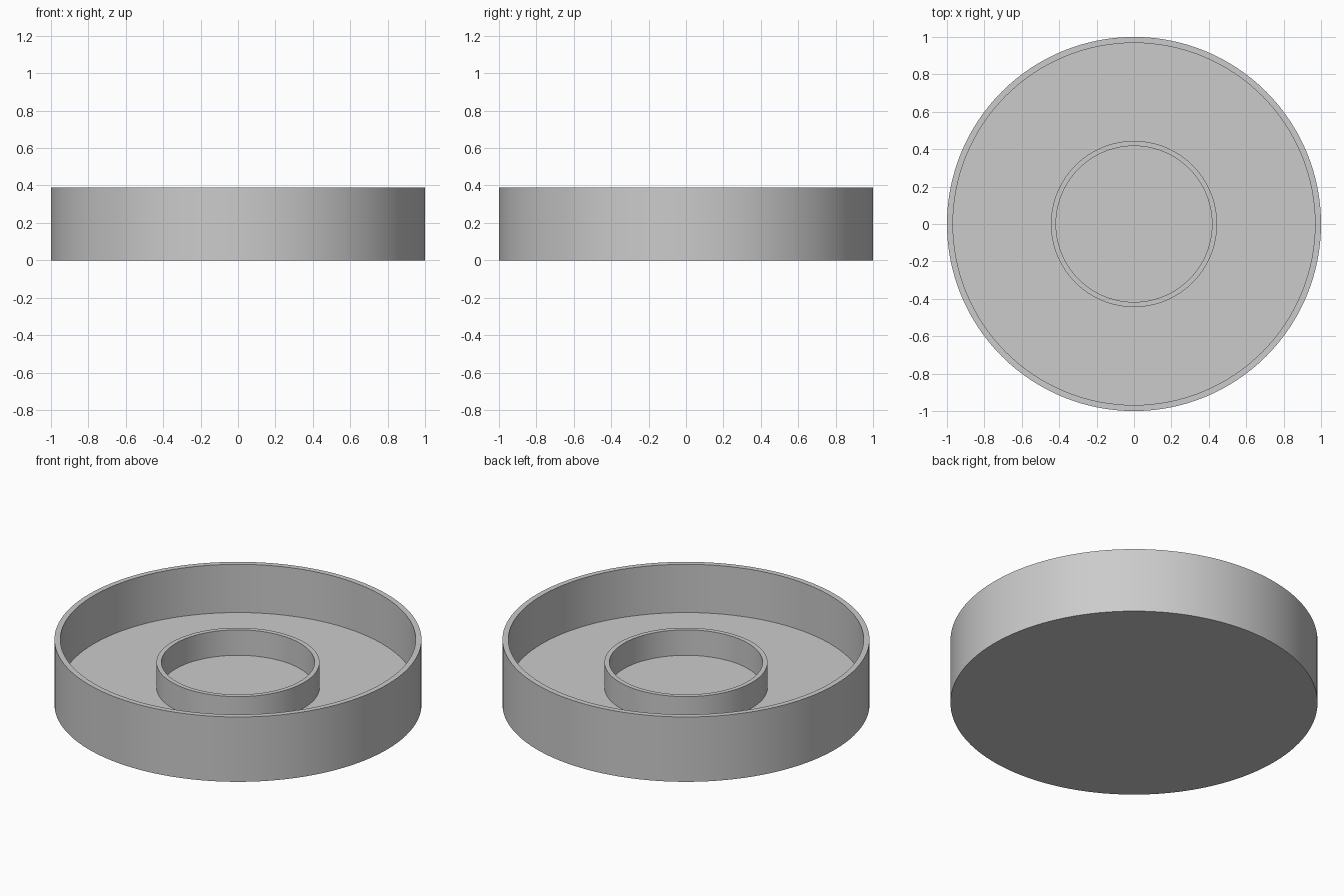
import bpy
import bmesh
import math

cube = bpy.data.objects.get("Cube")
if cube:
    bpy.data.objects.remove(cube, do_unlink=True)

SEGMENTS = 128
HEIGHT = 0.39
FLOOR = 0.10
RING_TOP = 0.253

# One plain grey for everything
grey = bpy.data.materials.new("plain grey")
grey.use_nodes = True
colour = (0.6, 0.6, 0.6, 1)
grey.diffuse_color = colour
grey.node_tree.nodes["Principled BSDF"].inputs["Base Color"].default_value = colour


def lathe(name, profile):
    """Spin a (radius, z) profile, listed from bottom to top, about the z axis."""
    bm = bmesh.new()
    verts = [bm.verts.new((r, 0, z)) for r, z in profile]
    edges = [bm.edges.new(pair) for pair in zip(verts, verts[1:])]
    bmesh.ops.spin(bm, geom=verts + edges, cent=(0, 0, 0), axis=(0, 0, 1),
                   angle=math.tau, steps=SEGMENTS)
    bmesh.ops.remove_doubles(bm, verts=bm.verts, dist=0.0001)
    bmesh.ops.recalc_face_normals(bm, faces=bm.faces)
    mesh = bpy.data.meshes.new(name)
    bm.to_mesh(mesh)
    bm.free()
    mesh.materials.append(grey)
    obj = bpy.data.objects.new(name, mesh)
    bpy.context.collection.objects.link(obj)
    bpy.ops.object.select_all(action='DESELECT')
    obj.select_set(True)
    bpy.context.view_layer.objects.active = obj
    bpy.ops.object.shade_smooth_by_angle(angle=math.radians(30))
    return obj


# Round tray: base, outer wall, rim, inner wall and floor
lathe("tray", [(0, 0), (1, 0), (1, HEIGHT), (0.968, HEIGHT),
               (0.968, FLOOR), (0, FLOOR)])

# Low ring standing on the tray floor
lathe("inner_ring", [(0.444, FLOOR), (0.444, RING_TOP),
                     (0.417, RING_TOP), (0.417, FLOOR)])
